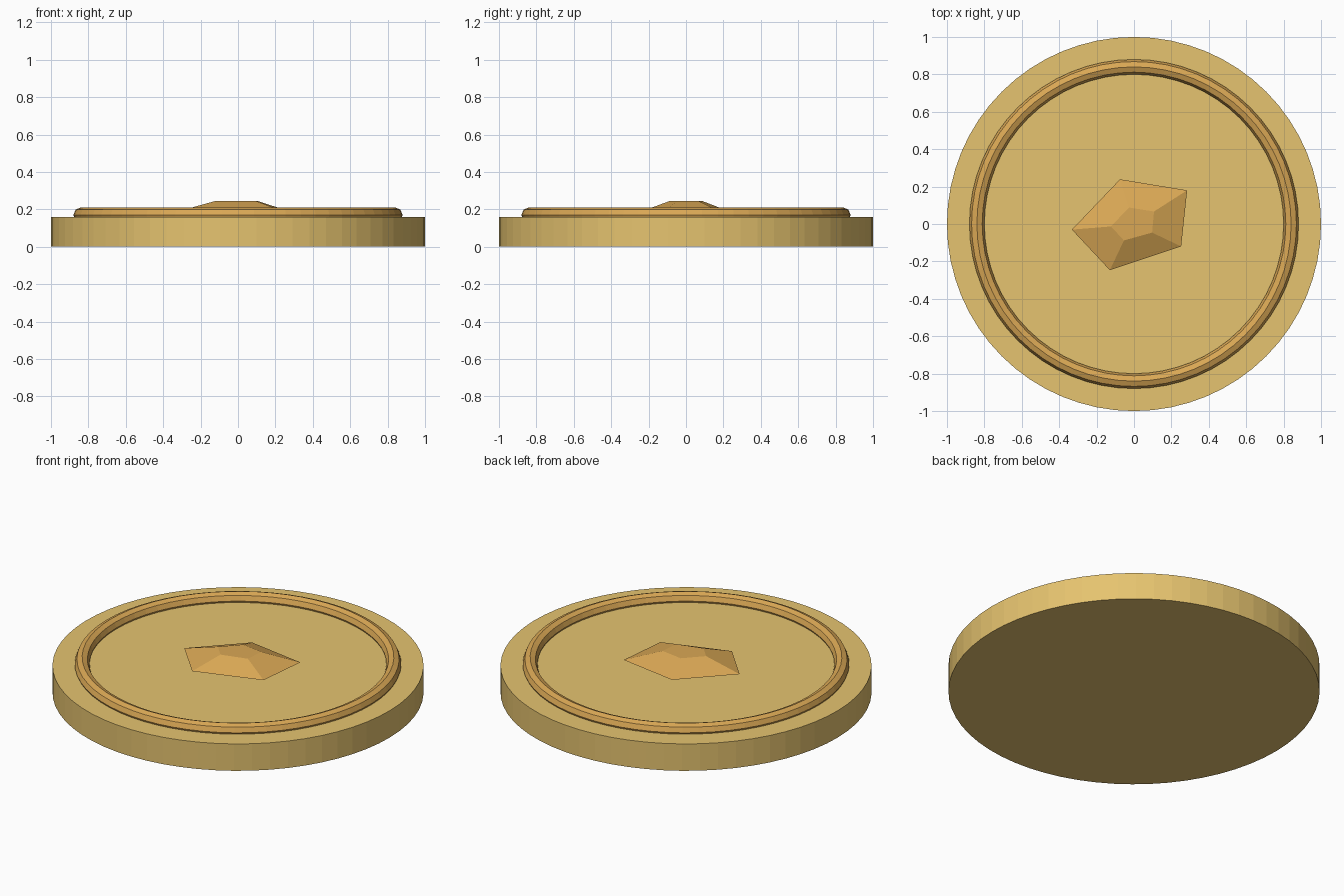
import bpy, bmesh
from math import radians

if "Cube" in bpy.data.objects:
    bpy.data.objects.remove(bpy.data.objects["Cube"])


def material(name, color):
    mat = bpy.data.materials.new(name)
    mat.diffuse_color = (*color, 1)
    mat.use_nodes = True
    mat.node_tree.nodes["Principled BSDF"].inputs["Base Color"].default_value = mat.diffuse_color
    return mat


gold = material("pale_gold", (0.79, 0.55, 0.16))
bronze = material("warm_bronze", (0.70, 0.39, 0.09))


def finish(name, mat):
    obj = bpy.context.object
    obj.name = name
    obj.data.materials.append(mat)
    return obj


# Coin-like disc
bpy.ops.mesh.primitive_cylinder_add(vertices=64, radius=1, depth=0.16, location=(0, 0, 0.08))
finish("disc", gold)

# Raised rim bead, half sunk into the disc
bpy.ops.mesh.primitive_torus_add(major_radius=0.84, minor_radius=0.04, major_segments=64,
                                 minor_segments=8, location=(0, 0, 0.17))
finish("rim_bead", bronze)

# Irregular faceted gem: foot, girdle and table outlines bridged together
girdle = [(-0.075, 0.239), (-0.332, -0.03), (-0.129, -0.247), (0.252, -0.12), (0.284, 0.18)]
table = [(-0.027, 0.088), (-0.123, -0.013), (-0.054, -0.088), (0.097, -0.046), (0.107, 0.067)]
bm = bmesh.new()
rings = [[bm.verts.new((x, y, z)) for x, y in outline]
         for outline, z in ((table, 0.15), (girdle, 0.186), (table, 0.244))]
for low, high in zip(rings, rings[1:]):
    for i in range(5):
        j = (i + 1) % 5
        bm.faces.new((low[i], low[j], high[j], high[i]))
bm.faces.new(rings[0][::-1])
bm.faces.new(rings[-1])
bmesh.ops.recalc_face_normals(bm, faces=bm.faces)
mesh = bpy.data.meshes.new("gem")
bm.to_mesh(mesh)
bm.free()
gem = bpy.data.objects.new("gem", mesh)
bpy.context.collection.objects.link(gem)
mesh.materials.append(bronze)
